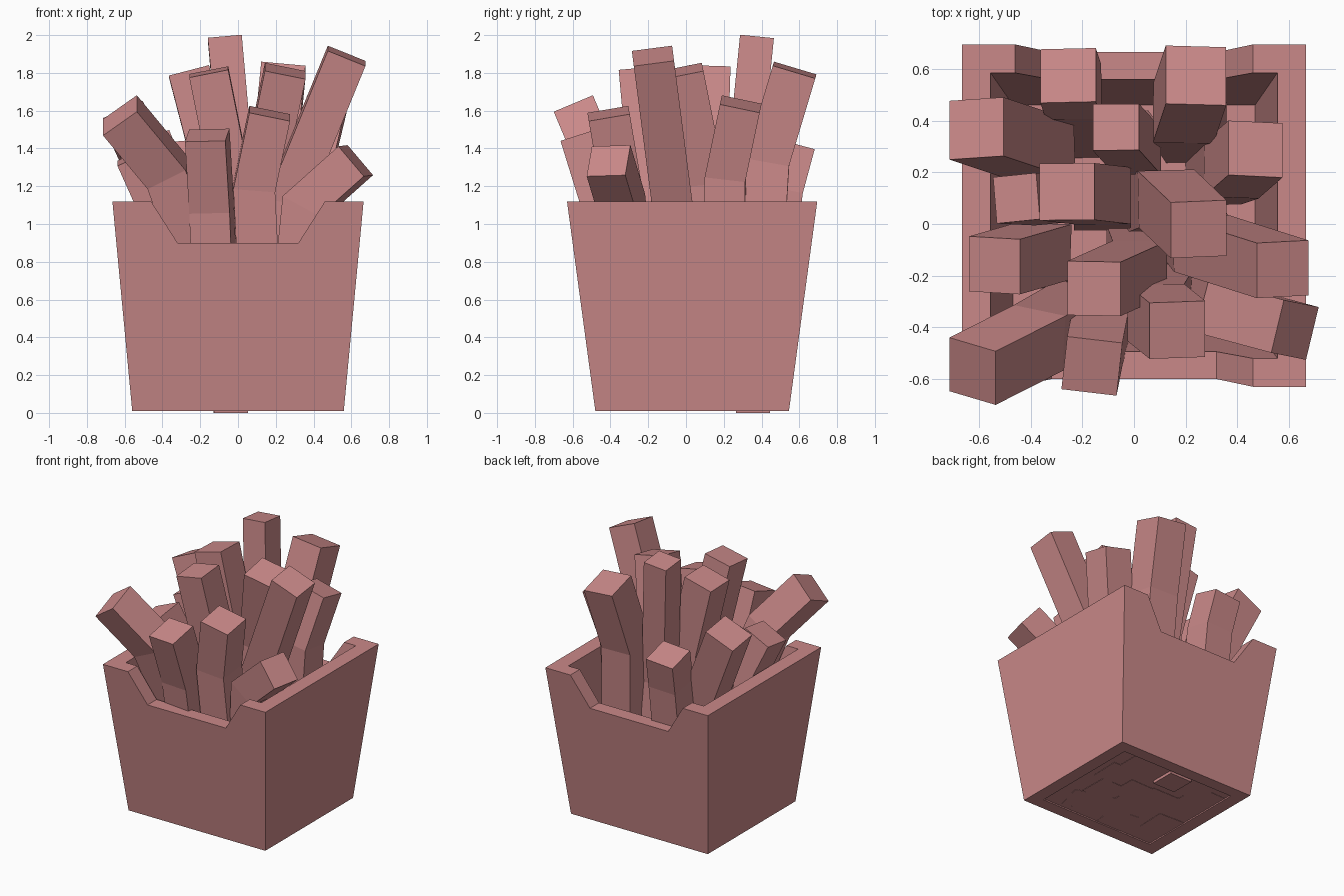
import bpy
import bmesh
from math import radians
from mathutils import Vector, Matrix

if "Cube" in bpy.data.objects:
    bpy.data.objects.remove(bpy.data.objects["Cube"])

# One dusty pink for everything
pink = bpy.data.materials.new("dusty_pink")
pink.diffuse_color = (0.59, 0.25, 0.25, 1)
pink.use_nodes = True
pink.node_tree.nodes["Principled BSDF"].inputs["Base Color"].default_value = pink.diffuse_color


def make_object(name, bm):
    bmesh.ops.recalc_face_normals(bm, faces=bm.faces)
    mesh = bpy.data.meshes.new(name)
    bm.to_mesh(mesh)
    bm.free()
    mesh.materials.append(pink)
    obj = bpy.data.objects.new(name, mesh)
    bpy.context.collection.objects.link(obj)
    return obj


def loft(name, rings, closed=False):
    """Join matching rings of points with quads; cap the ends unless closed."""
    bm = bmesh.new()
    rows = [[bm.verts.new(p) for p in ring] for ring in rings]
    n = len(rows[0])
    pairs = list(zip(rows, rows[1:]))
    if closed:
        pairs.append((rows[-1], rows[0]))
    else:
        bm.faces.new(rows[0])
        bm.faces.new(rows[-1])
    for a, b in pairs:
        for i in range(n):
            j = (i + 1) % n
            bm.faces.new((a[i], a[j], b[j], b[i]))
    return make_object(name, bm)


def rect(x, y0, y1, z):
    return [(-x, y0, z), (x, y0, z), (x, y1, z), (-x, y1, z)]


# Tapered box wall, open at top and bottom
box = loft("carton", [
    rect(0.56, -0.48, 0.545, 0.01), rect(0.665, -0.63, 0.695, 1.12),
    rect(0.555, -0.52, 0.585, 1.12), rect(0.465, -0.39, 0.455, 0.01)], closed=True)

# Notch through the front and back walls
profile = [(-0.32, 0.9), (0.32, 0.9), (0.575, 1.3), (-0.575, 1.3)]
cutter = loft("notch_cutter", [[(x, y, z) for x, z in profile] for y in (-1, 1)])
cutter.hide_render = True
cutter.hide_viewport = True
cutter.display_type = 'WIRE'
cut = box.modifiers.new("notch", 'BOOLEAN')
cut.operation = 'DIFFERENCE'
cut.solver = 'EXACT'
cut.object = cutter

# Recessed floor
loft("carton_floor", [rect(0.475, -0.40, 0.465, 0.02), rect(0.475, -0.40, 0.465, 0.05)])


def slide(points, direction, origin, normal):
    """Move points along direction until they meet a plane."""
    return [p + direction * ((origin - p).dot(normal) / direction.dot(normal)) for p in points]


def fry(index, tip, lean, width, knee_z, low_lean, roll=0, foot_z=0.018):
    """Bent square stick: leans (dx/dz, dy/dz) down to knee_z, then low_lean to the floor."""
    tip = Vector(tip)
    slope = Vector((*lean, 1))
    d = slope.normalized()
    u = (Vector((1, 0, 0)) - d * d.x).normalized()
    u = Matrix.Rotation(radians(roll), 3, d) @ u
    v = d.cross(u)
    h = width / 2
    top = [tip + u * sx * h + v * sy * h
           for sx, sy in ((-1, -1), (1, -1), (1, 1), (-1, 1))]
    low = Vector((*low_lean, 1)).normalized()
    knee = slide(top, d, tip - slope * (tip.z - knee_z), d + low)
    foot = slide(knee, low, Vector((0, 0, foot_z)), Vector((0, 0, 1)))
    loft(f"fry_{index:02d}", [top, knee, foot])


# Fries: tip centre, lean, width, bend height, lower lean, then optional roll and foot height
fries = [
    ((-0.07, 0.375, 1.985), (-0.09, 0.10), 0.18, 1.05, (0.05, -0.07), 0, 0.0),
    ((0.575, -0.175, 1.89), (0.41, -0.13), 0.215, 1.12, (0.03, -0.04)),
    ((0.25, -0.02, 1.81), (0.21, -0.20), 0.22, 1.22, (0.05, 0.02)),
    ((-0.155, -0.25, 1.805), (-0.20, -0.09), 0.21, 0.92, (0.03, -0.08)),
    ((-0.26, 0.125, 1.81), (-0.26, 0.03), 0.22, 1.28, (0.0, 0.02)),
    ((0.24, 0.575, 1.815), (0.10, 0.30), 0.235, 1.33, (-0.04, 0.06)),
    ((-0.255, 0.575, 1.415), (-0.09, 0.27), 0.215, 1.18, (0.0, 0.13)),
    ((-0.625, -0.57, 1.575), (-0.83, -0.42), 0.225, 1.27, (-0.35, -0.20)),
    ((-0.163, -0.55, 1.47), (-0.06, -0.31), 0.215, 1.08, (-0.04, -0.13), -6),
    ((0.168, -0.41, 1.585), (0.21, -0.17), 0.22, 1.19, (-0.05, -0.08)),
    ((0.623, -0.41, 1.335), (1.12, -0.30), 0.21, 1.10, (0.10, -0.10), -20),
    ((0.47, 0.29, 1.635), (0.24, 0.21), 0.215, 1.25, (0.06, 0.02)),
    ((-0.61, 0.37, 1.59), (-0.45, 0.15), 0.23, 1.0, (0.0, 0.0)),
    ((-0.455, 0.10, 1.46), (-0.40, 0.02), 0.18, 1.08, (0.0, 0.0), 5),
    ((-0.54, -0.16, 1.365), (-0.45, -0.13), 0.215, 0.95, (0.02, 0.04)),
]
for i, spec in enumerate(fries, 1):
    fry(i, *spec)
